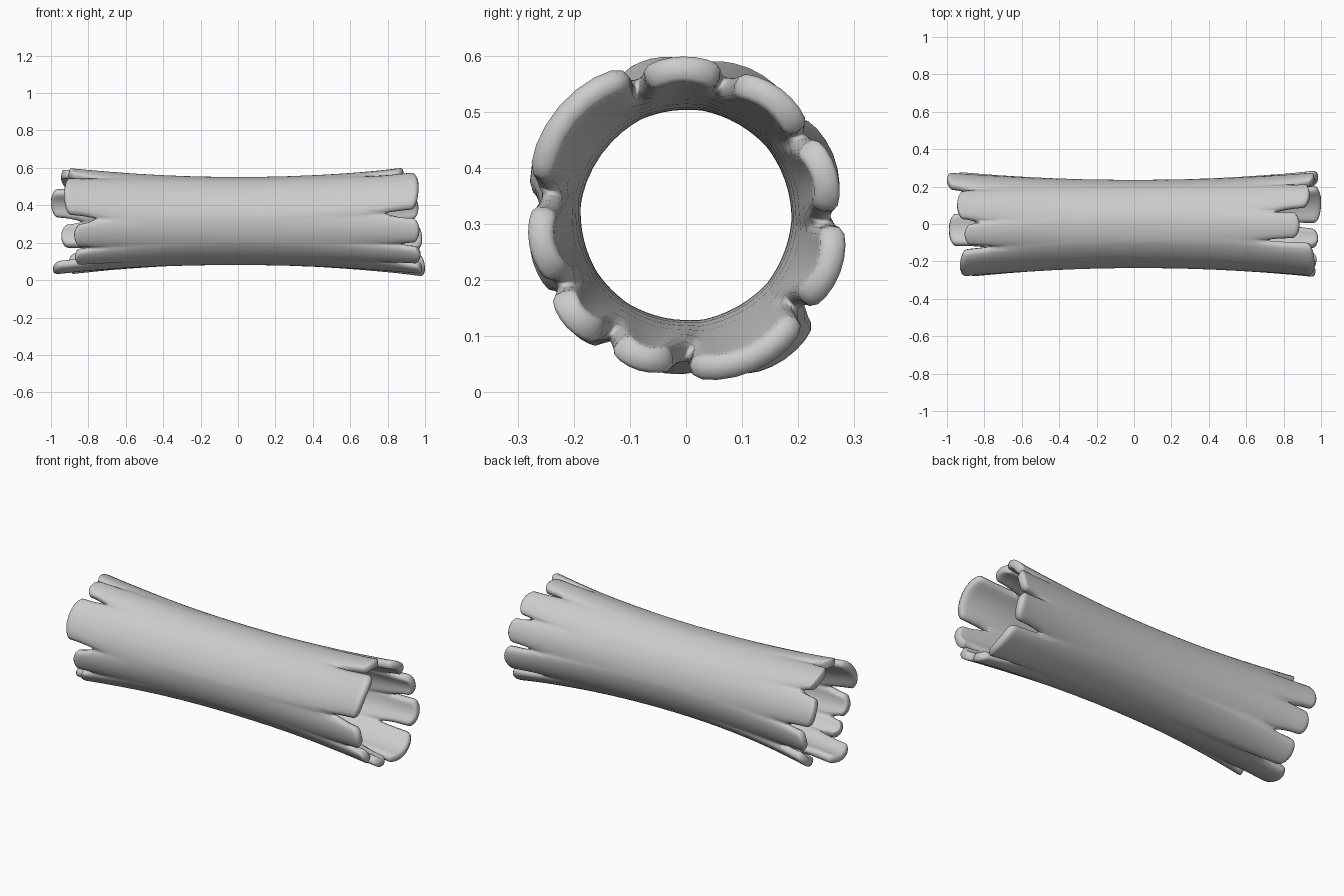
import bpy, bmesh, math

if "Cube" in bpy.data.objects:
    bpy.data.objects.remove(bpy.data.objects["Cube"])

CENTRE_Z = 0.316
MID_R = 0.235

# staves round each end: start angle, end angle, tip x, tip radius, notch depth after it
RIGHT = [(0, 32, .965, .285, .87), (35, 70, .94, .287, .77), (74, 107, .885, .288, .72),
         (111, 167, .965, .308, .80), (175, 207, .97, .290, .90), (210, 236, .975, .297, .88),
         (240, 266, .985, .295, .83), (270, 318, 1.0, .312, .80), (322, 357, .985, .300, .85)]
LEFT = [(3, 42, 1.0, .290, .90), (48, 86, .945, .290, .87), (90, 117, .905, .290, .78),
        (122, 174, .93, .300, .77), (183, 212, .875, .290, .82), (215, 238, .87, .295, .80),
        (242, 284, .99, .292, .80), (289, 321, .905, .318, .78), (326, 357, .945, .290, .85)]
N = len(RIGHT)
S = [0, .2, .5, .8, 1]              # columns across one stave


def lerp(a, b, t):
    return a + (b - a) * t


def gap(end, k):
    """Centre and half width of the gap before stave k."""
    a = end[k - 1][1] - (360 if k == 0 else 0)
    if k == N:
        b = end[0][0] + 360
    else:
        b = end[k][0]
    return (a + b) / 2, (b - a) / 2


def stations(end, k, s):
    """x positions from the inner body to the stave tip, with split amount."""
    tip = end[k][2] - .028 * abs(2 * s - 1) ** 3
    notch = lerp(end[k - 1][4], end[k][4], s)
    notch = min(notch, tip - .03)
    body = [(.28, 0), (.56, 0)]
    return body + [(lerp(notch, tip, f), w) for f, w in ((0, 0), (.45, .7), (.85, 1), (1, 1))]


def point(k, s, x, w):
    end = RIGHT if x >= 0 else LEFT
    t = (x + 1) / 2
    edges = []
    for n, sign in ((k, 1), (k + 1, -1)):
        c = lerp(gap(LEFT, n)[0], gap(RIGHT, n)[0], t)
        edges.append(c + sign * lerp(.8, max(gap(end, n)[1], .8), w))
    a = math.radians(lerp(edges[0], edges[1], s))
    r = MID_R + (end[k][3] - MID_R) * abs(x / end[k][2]) ** 2.2
    r -= .016 * abs(2 * s - 1) ** 2 * abs(x) ** 3
    return x, r * math.cos(a), CENTRE_Z + r * math.sin(a)


# outer skin of the hollow log, split into staves at both ends
bm = bmesh.new()
columns = []
for k in range(N):
    for s in S:
        rows = [(-x, w) for x, w in reversed(stations(LEFT, k, s))]
        rows += [(0, 0)] + stations(RIGHT, k, s)
        columns.append([bm.verts.new(point(k, s, x, w)) for x, w in rows])
count = len(columns)
for i in range(count):
    a, b = columns[i], columns[(i + 1) % count]
    is_gap = i % len(S) == len(S) - 1
    for j in (range(3, 9) if is_gap else range(12)):
        bm.faces.new((a[j], b[j], b[j + 1], a[j + 1]))
mesh = bpy.data.meshes.new("hollow_log")
bm.to_mesh(mesh)
bm.free()
log = bpy.data.objects.new("hollow_log", mesh)
bpy.context.collection.objects.link(log)

# wall thickness and softened, worn edges
wall = log.modifiers.new("wall", 'SOLIDIFY')
wall.thickness = .048
wall.offset = -1
soft = log.modifiers.new("soften", 'SUBSURF')
soft.levels = soft.render_levels = 1
for p in mesh.polygons:
    p.use_smooth = True
